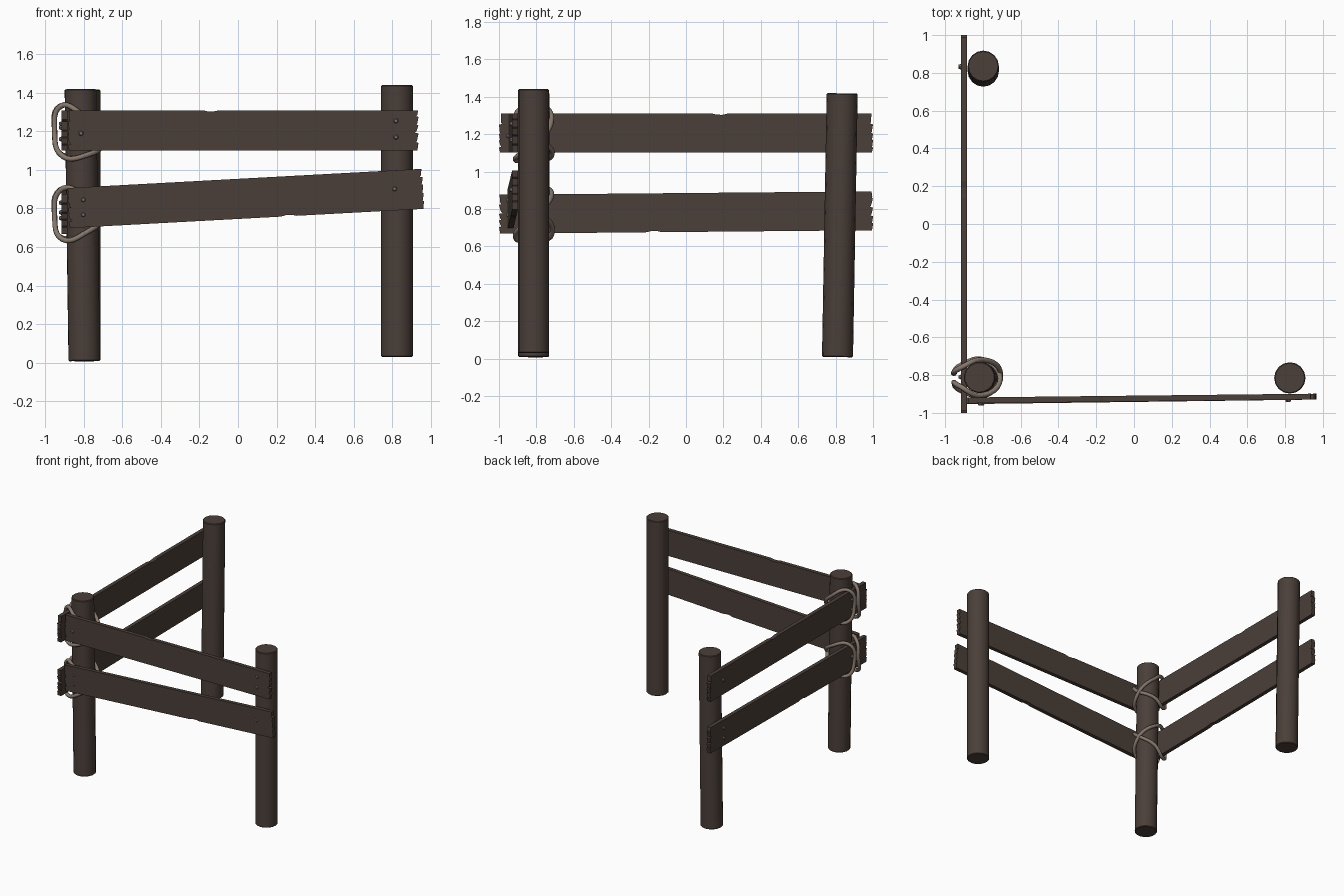
import bpy, bmesh, math, random
from mathutils import Vector, Matrix

if "Cube" in bpy.data.objects:
    bpy.data.objects.remove(bpy.data.objects["Cube"])

random.seed(4)


def material(name, rgb):
    m = bpy.data.materials.new(name)
    m.diffuse_color = (*rgb, 1)
    m.use_nodes = True
    m.node_tree.nodes["Principled BSDF"].inputs["Base Color"].default_value = m.diffuse_color
    return m


WOOD = material("dark_wood", (0.070, 0.050, 0.041))
ROPE = material("rope_tan", (0.24, 0.19, 0.155))
IRON = material("nail_grey", (0.20, 0.175, 0.16))


def finish(name, bm, mat, smooth=None):
    bmesh.ops.recalc_face_normals(bm, faces=bm.faces)
    me = bpy.data.meshes.new(name)
    bm.to_mesh(me)
    bm.free()
    me.materials.append(mat)
    ob = bpy.data.objects.new(name, me)
    bpy.context.collection.objects.link(ob)
    if smooth:
        bpy.ops.object.select_all(action='DESELECT')
        ob.select_set(True)
        bpy.context.view_layer.objects.active = ob
        bpy.ops.object.shade_smooth_by_angle(angle=math.radians(smooth))
    return ob


def post(name, bottom, top, r=0.083):
    """Round post between two points, slightly leaning, with worn rims."""
    a, b = Vector(bottom), Vector(top)
    bm = bmesh.new()
    bmesh.ops.create_cone(bm, cap_ends=True, segments=16, radius1=r, radius2=r,
                          depth=(b - a).length)
    rims = [e for e in bm.edges if abs(e.verts[0].co.z - e.verts[1].co.z) < 1e-5]
    bmesh.ops.bevel(bm, geom=rims, offset=0.005, segments=1, affect='EDGES')
    rot = (b - a).to_track_quat('Z', 'Y').to_matrix().to_4x4()
    bm.transform(Matrix.Translation((a + b) / 2) @ rot)
    finish(name, bm, WOOD, 35)


def ragged_end(u, inward, h):
    """Splintered end outline from bottom to top."""
    pts = [(u + inward * 0.006, -h)]
    z = -h
    while z < h - 0.05:
        z += random.uniform(0.022, 0.04)
        d = random.uniform(0.004, 0.02)
        pts += [(u, z), (u + inward * d, z + 0.004), (u + inward * d * 0.6, z + 0.011)]
        z += 0.011
    return pts + [(u + inward * random.uniform(0.0, 0.012), h)]


def plank(name, start, end, nick, side=1, h=0.104, t=0.031):
    """Board standing on edge from start to end, with one nick on an edge."""
    a, b = Vector(start), Vector(end)
    half = (b - a).length / 2
    right = ragged_end(half, -1, h)
    left = ragged_end(-half, 1, h)[::-1]
    chip = [(nick + 0.045 * side, h * side), (nick + 0.012 * side, (h - 0.007) * side),
            (nick - 0.02 * side, (h - 0.005) * side), (nick - 0.04 * side, h * side)]
    outline = right + chip + left if side > 0 else right + left + chip
    bm = bmesh.new()
    f = bm.faces.new([bm.verts.new((u, -t / 2, z)) for u, z in outline])
    new = bmesh.ops.extrude_face_region(bm, geom=[f])["geom"]
    bmesh.ops.translate(bm, vec=(0, t, 0), verts=[g for g in new if isinstance(g, bmesh.types.BMVert)])
    x = (b - a).normalized()
    y = Vector((0, 0, 1)).cross(x).normalized()
    rot = Matrix((x, y, x.cross(y))).transposed().to_4x4()
    bm.transform(Matrix.Translation((a + b) / 2) @ rot)
    finish(name, bm, WOOD)


def nail(name, pos, axis):
    """Small domed nail head facing along axis."""
    bm = bmesh.new()
    bmesh.ops.create_cone(bm, cap_ends=True, segments=8, radius1=0.015, radius2=0.008, depth=0.016)
    rot = Vector(axis).to_track_quat('Z', 'Y').to_matrix().to_4x4()
    bm.transform(Matrix.Translation(pos) @ rot)
    finish(name, bm, IRON)


def rope(name, pts, r=0.014):
    """Closed smooth rope through the points, converted to a mesh."""
    cu = bpy.data.curves.new(name, 'CURVE')
    cu.dimensions = '3D'
    cu.bevel_depth, cu.bevel_resolution, cu.resolution_u = r, 2, 6
    sp = cu.splines.new('BEZIER')
    sp.bezier_points.add(len(pts) - 1)
    for p, co in zip(sp.bezier_points, pts):
        p.co = co
        p.handle_left_type = p.handle_right_type = 'AUTO'
    sp.use_cyclic_u = True
    cu.materials.append(ROPE)
    ob = bpy.data.objects.new(name, cu)
    bpy.context.collection.objects.link(ob)


# Three posts
post("corner_post", (-0.798, -0.815, 0.008), (-0.818, -0.812, 1.42))
post("right_post", (0.825, -0.815, 0.03), (0.825, -0.815, 1.44))
post("back_post", (-0.798, 0.81, 0.008), (-0.798, 0.835, 1.418))

# Left side planks and front planks
plank("left_upper_plank", (-0.9, -1.0, 1.206), (-0.9, 1.0, 1.206), 0.18)
plank("left_lower_plank", (-0.9, -1.0, 0.772), (-0.9, 1.0, 0.79), -0.17, -1)
plank("front_upper_plank", (-0.883, -0.934, 1.206), (0.937, -0.914, 1.206), -0.17)
plank("front_lower_plank", (-0.883, -0.938, 0.802), (0.962, -0.914, 0.902), 0.22, -1)

# Nails on the front planks, then the left planks
for i, (x, z) in enumerate([(-0.815, 1.19), (0.82, 1.255), (0.82, 1.17),
                            (-0.803, 0.845), (-0.803, 0.768), (0.813, 0.902)]):
    y = -0.953 + (x + 0.8) * 0.0115
    nail(f"front_nail_{i + 1}", (x, y, z), (0, -1, 0))
for i, (y, z) in enumerate([(0.835, 1.22), (0.83, 0.83), (0.83, 0.75),
                            (-0.81, 1.24), (-0.81, 1.16), (-0.81, 0.78)]):
    nail(f"left_nail_{i + 1}", (-0.92, y, z), (-1, 0, 0))

# Rope lashings: two crossing turns round the corner post and left plank
LASHING = [(-0.925, -0.765, 0.125), (-0.80, -0.718, 0.07), (-0.706, -0.80, -0.06),
           (-0.79, -0.908, -0.13), (-0.91, -0.885, -0.135), (-0.952, -0.84, 0.0),
           (-0.92, -0.86, 0.125), (-0.82, -0.908, 0.09), (-0.708, -0.82, -0.02),
           (-0.80, -0.718, -0.09), (-0.91, -0.745, -0.13), (-0.952, -0.79, 0.0)]
for name, zc, slope in (("upper_rope", 1.206, 0.0), ("lower_rope", 0.777, 0.25)):
    rope(name, [(x, y, zc + z + slope * (x + 0.9)) for x, y, z in LASHING])
